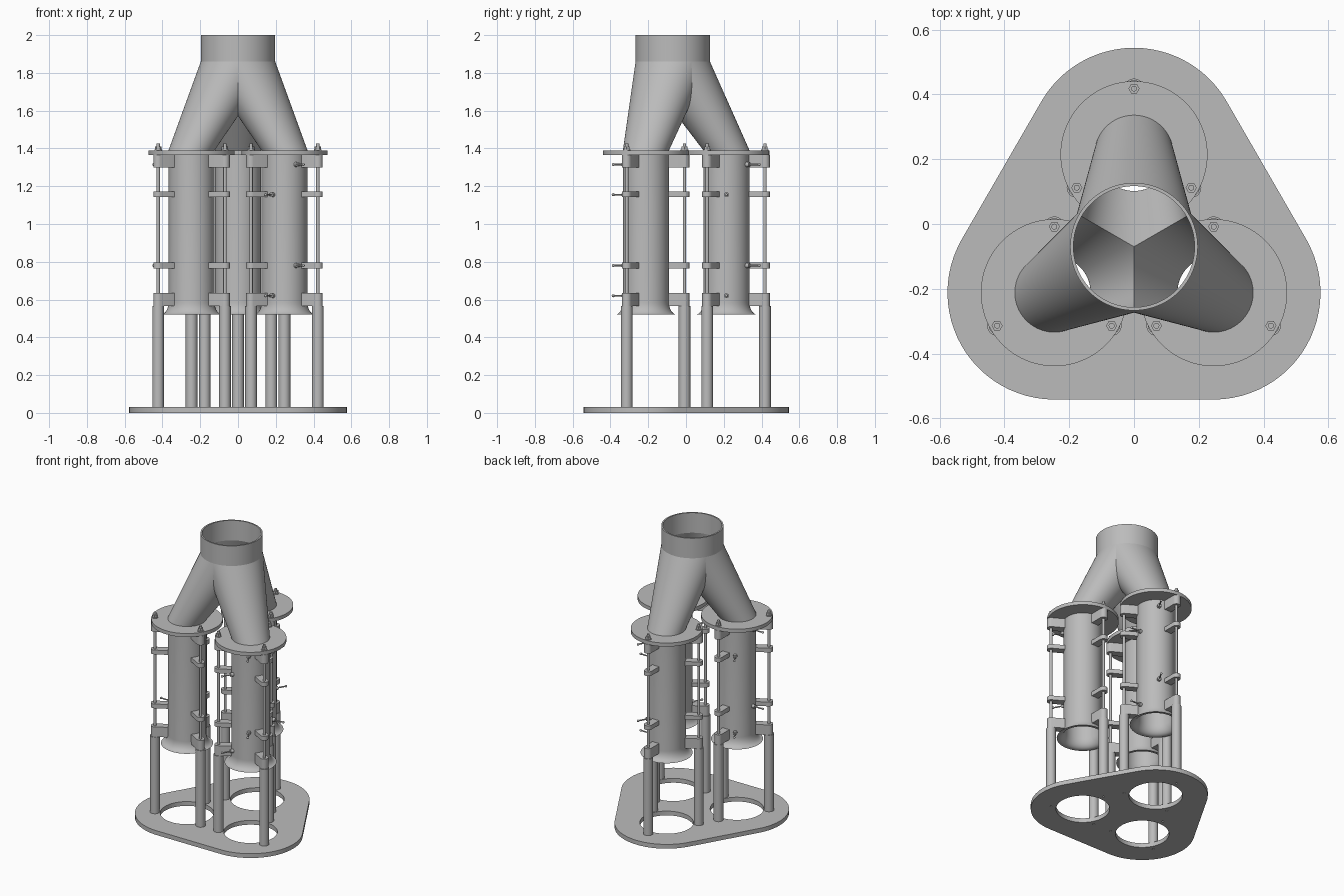
import bpy, bmesh
from math import sin, cos, pi, radians
from mathutils import Vector, Matrix

cube = bpy.data.objects.get("Cube")
if cube:
    bpy.data.objects.remove(cube, do_unlink=True)

grey = bpy.data.materials.new("light_grey")
grey.use_nodes = True
COLOUR = (0.5, 0.5, 0.5, 1)
grey.diffuse_color = COLOUR
grey.node_tree.nodes["Principled BSDF"].inputs["Base Color"].default_value = COLOUR

AXIS = Vector((0, -0.07, 0))       # vertical axis of the whole assembly
SPREAD = 0.284                     # distance of each tube from the axis
BOLT_R = 0.204                     # rod circle around each tube
TUBE_R, DUCT_R, WALL = 0.122, 0.197, 0.01
FLANGE_Z, FLANGE_TOP = 1.365, 1.39
LEGS = {"back": 90, "front_left": -30, "front_right": 210}


def polar(r, deg, z=0.0):
    a = radians(deg)
    return Vector((r * cos(a), r * sin(a), z))


def circle(r, n, centre=Vector((0, 0, 0))):
    return [centre + polar(r, 360 * i / n) for i in range(n)]


def finish(mesh):
    mesh.materials.append(grey)
    mesh.shade_smooth()
    mesh.set_sharp_from_angle(angle=radians(30))
    return mesh


def to_mesh(bm, name):
    bmesh.ops.recalc_face_normals(bm, faces=bm.faces)
    mesh = bpy.data.meshes.new(name)
    bm.to_mesh(mesh)
    bm.free()
    return finish(mesh)


def put(name, mesh, loc=(0, 0, 0), turn=0):
    ob = bpy.data.objects.new(name, mesh)
    ob.location = loc
    ob.rotation_euler.z = radians(turn)
    bpy.context.collection.objects.link(ob)
    return ob


def bridge(bm, rings, closed=False):
    """Quads between successive rings of vertices."""
    pairs = list(zip(rings, rings[1:]))
    if closed:
        pairs.append((rings[-1], rings[0]))
    for a, b in pairs:
        n = len(a)
        for i in range(n):
            j = (i + 1) % n
            bm.faces.new((a[i], a[j], b[j], b[i]))


def lathe(name, profile, n=64):
    """Closed (radius, z) profile turned about z."""
    bm = bmesh.new()
    rings = [[bm.verts.new(p + Vector((0, 0, z))) for p in circle(r, n)] for r, z in profile]
    bridge(bm, rings, closed=True)
    return to_mesh(bm, name)


def prism(name, outline, z0, z1):
    bm = bmesh.new()
    low, high = [[bm.verts.new((p.x, p.y, z)) for p in outline] for z in (z0, z1)]
    bridge(bm, [low, high])
    bm.faces.new(low)
    bm.faces.new(high)
    return to_mesh(bm, name)


def plate(name, outlines, thick):
    """Flat plate whose inner outlines are holes."""
    cu = bpy.data.curves.new(name, "CURVE")
    cu.dimensions, cu.fill_mode, cu.extrude = "2D", "BOTH", thick / 2
    for pts in outlines:
        sp = cu.splines.new("POLY")
        sp.points.add(len(pts) - 1)
        for q, p in zip(sp.points, pts):
            q.co = (p.x, p.y, 0, 1)
        sp.use_cyclic_u = True
    tmp = bpy.data.objects.new(name, cu)
    bpy.context.collection.objects.link(tmp)
    dg = bpy.context.evaluated_depsgraph_get()
    mesh = bpy.data.meshes.new_from_object(tmp.evaluated_get(dg))
    bpy.data.objects.remove(tmp, do_unlink=True)
    mesh.materials.clear()
    return finish(mesh)


centres = {k: AXIS + polar(SPREAD, a) for k, a in LEGS.items()}
bolts = [polar(BOLT_R, a) for a in LEGS.values()]

# Rounded triangular base with tube openings and screw holes
outline = [centres[k] + polar(0.33, a - 60 + 5 * i) for k, a in
           sorted(LEGS.items(), key=lambda e: e[1]) for i in range(25)]
holes = [circle(0.17, 64, c) for c in centres.values()]
holes += [circle(0.007, 12, c + b) for c in centres.values() for b in bolts]
put("base_plate", plate("base_plate", [outline] + holes, 0.03), (0, 0, 0.015))

# Bell-mouthed tube: outer wall down, inner wall back up
flare = [(0.043 * (1 - cos(t)), 0.585 - 0.065 * sin(t)) for t in
         [i * pi / 16 for i in range(9)]]
outer = [(TUBE_R, FLANGE_Z)] + [(TUBE_R + d, z) for d, z in flare]
inner = [(TUBE_R - WALL + d, z - 0.003 * (d == 0)) for d, z in flare]
tube = lathe("tube", outer + inner[::-1] + [(TUBE_R - WALL, FLANGE_Z)])
r_in = TUBE_R - WALL
flange = lathe("flange", [(r_in, FLANGE_Z), (0.227, FLANGE_Z),
                          (0.227, FLANGE_TOP), (r_in, FLANGE_TOP)], 96)

# Posts, rods and nuts
post = prism("post", circle(0.031, 32), 0.03, 0.565)
rod = prism("rod", circle(0.009, 16), 0.565, 1.425)
washer = prism("washer", circle(0.02, 24), FLANGE_TOP, 1.394)
nut = prism("nut", circle(0.017, 6), 1.394, 1.411)

# Round-ended brackets joining the rods to the tube
end = 0.026
tab = [Vector((0.115, -end, 0))]
tab += [Vector((BOLT_R, 0, 0)) + polar(end, -90 + 15 * i) for i in range(13)]
tab += [Vector((0.115, end, 0))]
spans = {"lower_block": (0.565, 0.635), "lower_clamp": (0.765, 0.795),
         "upper_clamp": (1.142, 1.172), "upper_block": (1.3, FLANGE_Z)}
brackets = {k: prism(k, tab, *s) for k, s in spans.items()}

# Small sensor port pointing along +x
bm = bmesh.new()
for r, x0, x1, n in ((0.013, 0.115, 0.142, 16), (0.0045, 0.14, 0.203, 12)):
    m = Matrix.Translation(((x0 + x1) / 2, 0, 0)) @ Matrix.Rotation(pi / 2, 4, "Y")
    bmesh.ops.create_cone(bm, cap_ends=True, segments=n, radius1=r, radius2=r,
                          depth=x1 - x0, matrix=m)
bmesh.ops.create_uvsphere(bm, u_segments=12, v_segments=8, radius=0.008,
                          matrix=Matrix.Translation((0.2, 0, 0)))
port = to_mesh(bm, "port")

for side, angle in LEGS.items():
    c = centres[side]
    put(side + "_tube", tube, c)
    put(side + "_flange", flange, c)
    for i, (b, turn) in enumerate(zip(bolts, LEGS.values()), 1):
        for mesh in (post, rod, washer, nut):
            put(f"{side}_{mesh.name}_{i}", mesh, c + b)
        for key, mesh in brackets.items():
            put(f"{side}_{key}_{i}", mesh, c, turn)
    for z, offset in ((1.315, -30), (0.78, -30), (1.155, -90), (0.62, -90)):
        put(f"{side}_port", port, c + Vector((0, 0, z)), angle + offset)


def leg_wall(bm, angle, inset):
    """Tapered slanted leg, trimmed to its own third of the junction."""
    part = bmesh.new()
    rings = []
    steps = 12
    for i in range(steps + 1):
        t = i / steps
        z = 1.86 + (FLANGE_TOP - 1.86) * t
        r = DUCT_R + (TUBE_R - DUCT_R) * t - inset
        mid = polar(SPREAD * t, angle, z)
        rings.append([part.verts.new(p) for p in circle(r, 96, mid)])
    bridge(part, rings)
    for s in (-1, 1):
        bmesh.ops.bisect_plane(part, geom=part.verts[:] + part.edges[:] + part.faces[:],
                               plane_co=(0, 0, 0), plane_no=polar(1, angle + s * 150),
                               clear_outer=True)
    bmesh.ops.recalc_face_normals(part, faces=part.faces)
    # point the wall outwards, or inwards for the lining
    face = max(part.faces, key=lambda f: f.calc_center_median().dot(polar(1, angle)))
    if (face.normal.dot(polar(1, angle)) > 0) == (inset > 0):
        bmesh.ops.reverse_faces(part, faces=part.faces)
    mesh = bpy.data.meshes.new("wall")
    part.to_mesh(mesh)
    part.free()
    bm.from_mesh(mesh)
    bpy.data.meshes.remove(mesh)


# Three-way duct junction and its collar
for side, angle in LEGS.items():
    bm = bmesh.new()
    for inset in (0, WALL):
        leg_wall(bm, angle, inset)
    mesh = bpy.data.meshes.new("duct_leg")
    bm.to_mesh(mesh)
    bm.free()
    put(side + "_duct_leg", finish(mesh), AXIS)
d_in = DUCT_R - WALL
put("duct_collar", lathe("duct_collar", [(d_in, 1.86), (DUCT_R, 1.86),
                                         (DUCT_R, 2.0), (d_in, 2.0)], 96), AXIS)
